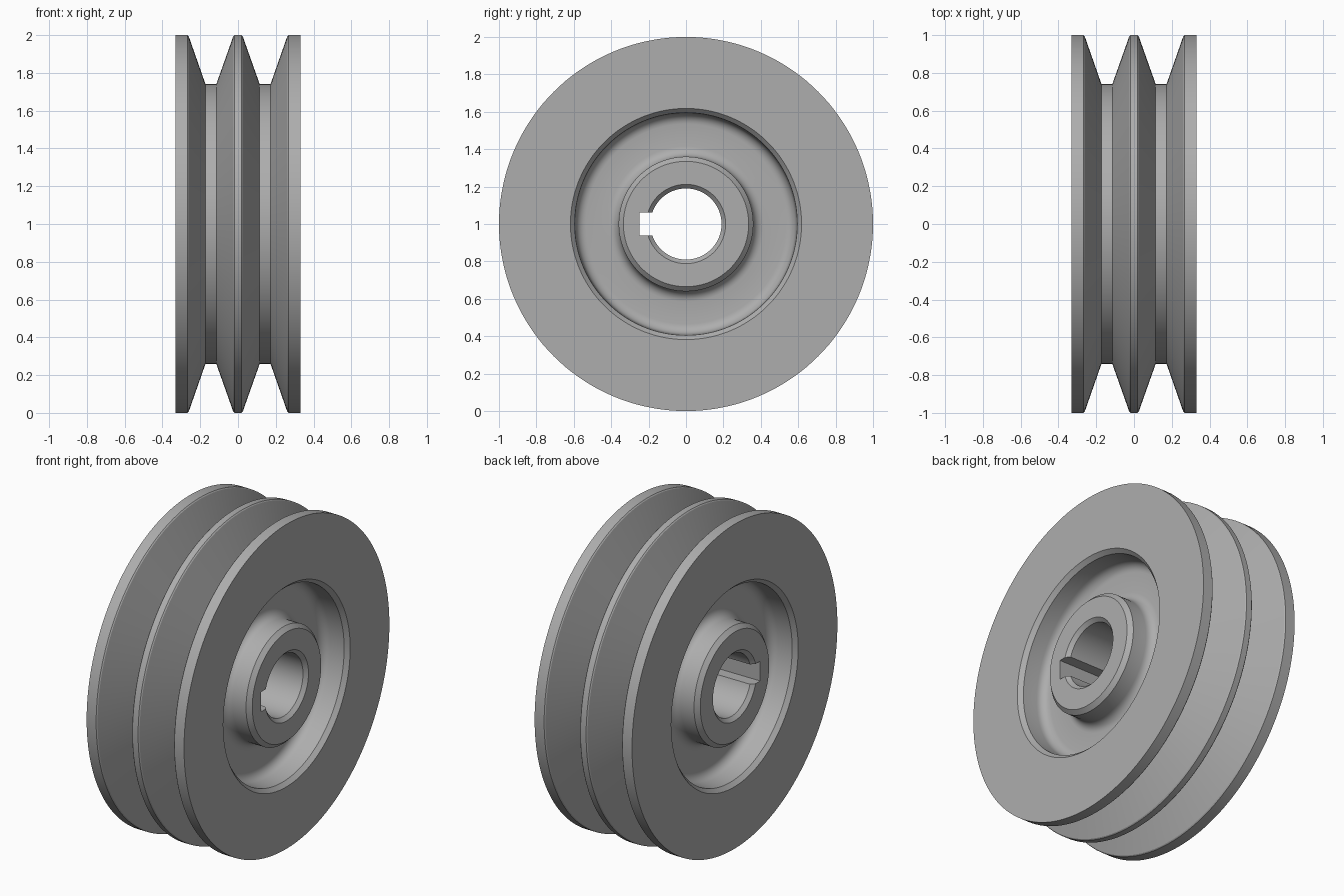
import bpy, bmesh, math
from mathutils import Vector

if "Cube" in bpy.data.objects:
    bpy.data.objects.remove(bpy.data.objects["Cube"])

SEGMENTS = 144


def arc(cx, cr, radius, start, end, steps=6):
    """Points (x, r) of a fillet arc, angles in degrees."""
    angles = [math.radians(start + (end - start) * i / steps) for i in range(steps + 1)]
    return [(cx + radius * math.cos(a), cr + radius * math.sin(a)) for a in angles]


# Right half of the section, from the middle ridge around to the bore
FLOOR, FILLET = 0.16, 0.055
half = [(0.019, 1.0), (0.025, 0.994), (0.115, 0.74), (0.172, 0.74),   # V groove
        (0.261, 0.994), (0.267, 1.0), (0.332, 1.0),                   # outer flange
        (0.332, 0.618), (0.307, 0.595)]                               # recess lip
half += arc(FLOOR + FILLET, 0.59 - FILLET, FILLET, 90, 180)           # recess corner
half += arc(FLOOR + FILLET, 0.36 + FILLET, FILLET, 180, 270)          # hub root
half += [(0.307, 0.36), (0.332, 0.335), (0.332, 0.212), (0.31, 0.19)] # hub and bore edge
profile = half + [(-x, r) for x, r in reversed(half)]

# Pulley body: section spun about the x axis
bm = bmesh.new()
verts = [bm.verts.new((x, 0, r)) for x, r in profile]
edges = [bm.edges.new((v, verts[(i + 1) % len(verts)])) for i, v in enumerate(verts)]
bmesh.ops.spin(bm, geom=verts + edges, cent=(0, 0, 0), axis=(1, 0, 0),
               angle=math.tau, steps=SEGMENTS, use_merge=True)
bmesh.ops.remove_doubles(bm, verts=bm.verts, dist=1e-5)
bmesh.ops.recalc_face_normals(bm, faces=bm.faces)
bmesh.ops.translate(bm, vec=Vector((0, 0, 1)), verts=bm.verts)
mesh = bpy.data.meshes.new("pulley")
bm.to_mesh(mesh)
bm.free()
pulley = bpy.data.objects.new("pulley", mesh)
bpy.context.collection.objects.link(pulley)

# Dark cast-iron grey
iron = bpy.data.materials.new("dark_iron")
iron.diffuse_color = (0.42, 0.42, 0.42, 1)
iron.use_nodes = True
iron.node_tree.nodes["Principled BSDF"].inputs["Base Color"].default_value = iron.diffuse_color
mesh.materials.append(iron)

# Keyway slot on the -y side of the bore
bpy.ops.mesh.primitive_cube_add(size=1, location=(0, -0.173, 1))
cutter = bpy.context.object
cutter.name = "keyway_cutter"
cutter.scale = (1, 0.15, 0.122)
cutter.data.materials.append(iron)
cutter.hide_render = True

bpy.ops.object.select_all(action='DESELECT')
bpy.context.view_layer.objects.active = pulley
pulley.select_set(True)
cut = pulley.modifiers.new("keyway", 'BOOLEAN')
cut.operation = 'DIFFERENCE'
cut.solver = 'EXACT'
cut.object = cutter
bpy.ops.object.modifier_apply(modifier=cut.name)
bpy.data.objects.remove(cutter)
bpy.ops.object.shade_smooth_by_angle(angle=math.radians(25))
